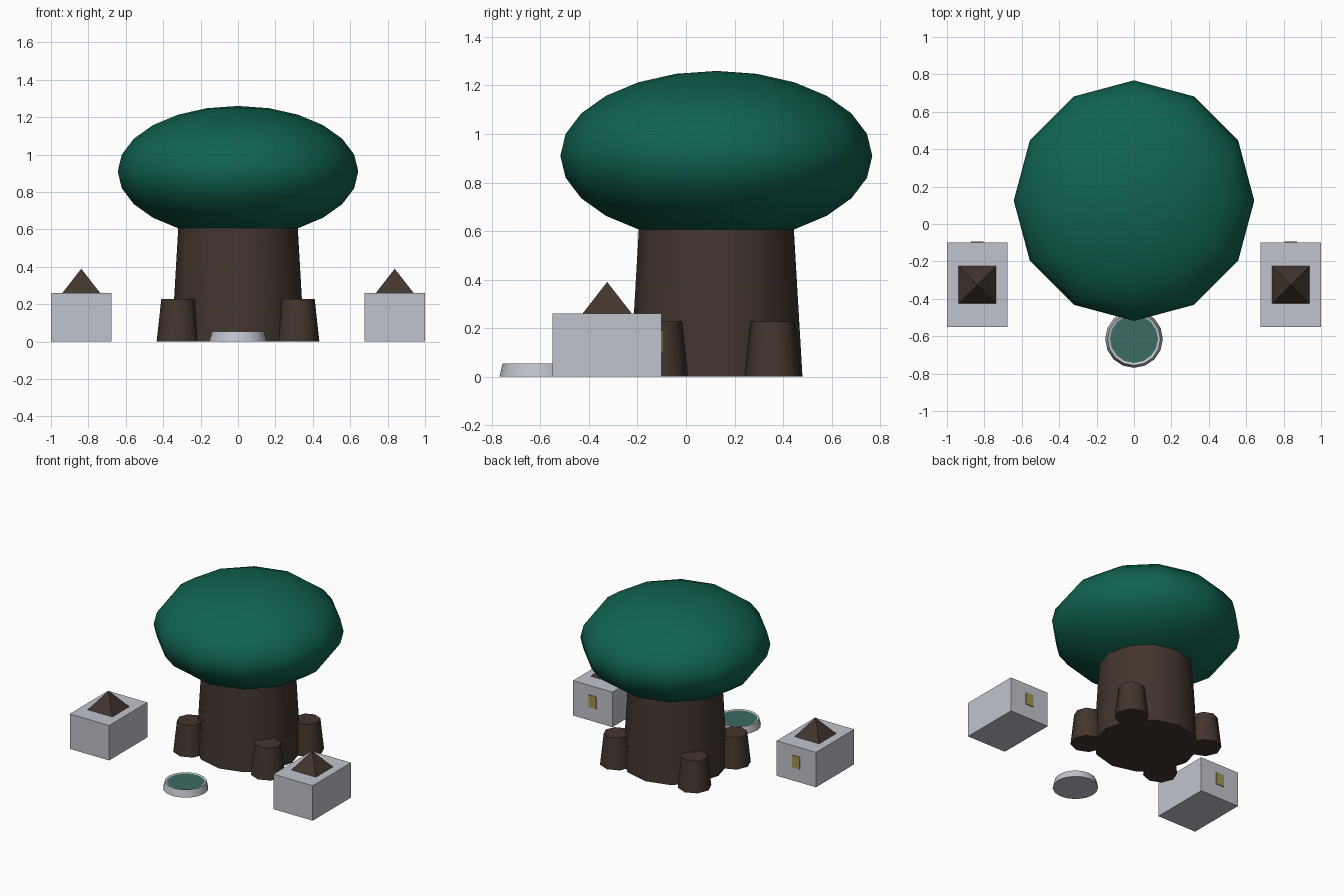
import bpy, bmesh
from math import radians

if "Cube" in bpy.data.objects:
    bpy.data.objects.remove(bpy.data.objects["Cube"], do_unlink=True)


def material(name, rgb):
    m = bpy.data.materials.new(name)
    m.use_nodes = True
    m.diffuse_color = (*rgb, 1)
    bsdf = next(n for n in m.node_tree.nodes if n.type == 'BSDF_PRINCIPLED')
    bsdf.inputs["Base Color"].default_value = (*rgb, 1)
    return m


LEAF = material("leaf_green", (0.005, 0.122, 0.08))
BARK = material("bark_brown", (0.055, 0.036, 0.026))
STONE = material("pale_stone", (0.53, 0.55, 0.61))
WATER = material("pool_water", (0.046, 0.145, 0.125))
BRASS = material("dull_yellow", (0.36, 0.30, 0.08))


def finish(name, mat, smooth=None):
    ob = bpy.context.object
    ob.name = ob.data.name = name
    ob.data.materials.append(mat)
    if smooth:
        bpy.ops.object.shade_smooth_by_angle(angle=radians(smooth))
    return ob


def frustum(name, mat, x, y, z0, z1, r0, r1, sides, smooth=None, turn=0):
    bpy.ops.mesh.primitive_cone_add(
        vertices=sides, radius1=r0, radius2=r1, depth=z1 - z0,
        location=(x, y, (z0 + z1) / 2), rotation=(0, 0, radians(turn)))
    return finish(name, mat, smooth)


def box(name, mat, center, size):
    bpy.ops.mesh.primitive_cube_add(size=1, location=center)
    bpy.context.object.scale = size
    return finish(name, mat)


TREE_Y = 0.125

# Tree crown: a flattened sphere
bpy.ops.mesh.primitive_uv_sphere_add(segments=12, ring_count=12, radius=1,
                                     location=(0, TREE_Y, 0.91))
bpy.context.object.scale = (0.643, 0.643, 0.35)
finish("crown", LEAF, 80)

# Trunk and four stubby roots around it
frustum("trunk", BARK, 0, TREE_Y, 0, 0.65, 0.355, 0.317, 12, 60)
for sx, side in ((1, "left"), (-1, "right")):
    for sy, end in ((-1, "front"), (1, "back")):
        frustum(f"root_{end}_{side}", BARK, sx * 0.32, TREE_Y + sy * 0.232,
                0, 0.228, 0.115, 0.09, 8, 60)

# Round pool with an inset water surface
pool = frustum("pool", STONE, 0, -0.615, 0, 0.053, 0.154, 0.141, 16, 60)
pool.data.materials.append(WATER)
bm = bmesh.new()
bm.from_mesh(pool.data)
bm.normal_update()
top = max(bm.faces, key=lambda f: f.calc_center_median().z)
bmesh.ops.inset_region(bm, faces=[top], thickness=0.013)
for v in top.verts:
    v.co.z -= 0.004
top.material_index = 1
bm.to_mesh(pool.data)
bm.free()

# Two stone blocks, each with a pyramid on top and a plate on the back
for sx, side in ((1, "left"), (-1, "right")):
    x, y = sx * 0.838, -0.325
    box(f"block_{side}", STONE, (x, y, 0.13), (0.324, 0.45, 0.26))
    frustum(f"pyramid_{side}", BARK, x, y, 0.26, 0.39, 0.143, 0, 4, turn=45)
    box(f"back_plate_{side}", BRASS, (x, -0.098, 0.145), (0.065, 0.008, 0.09))
